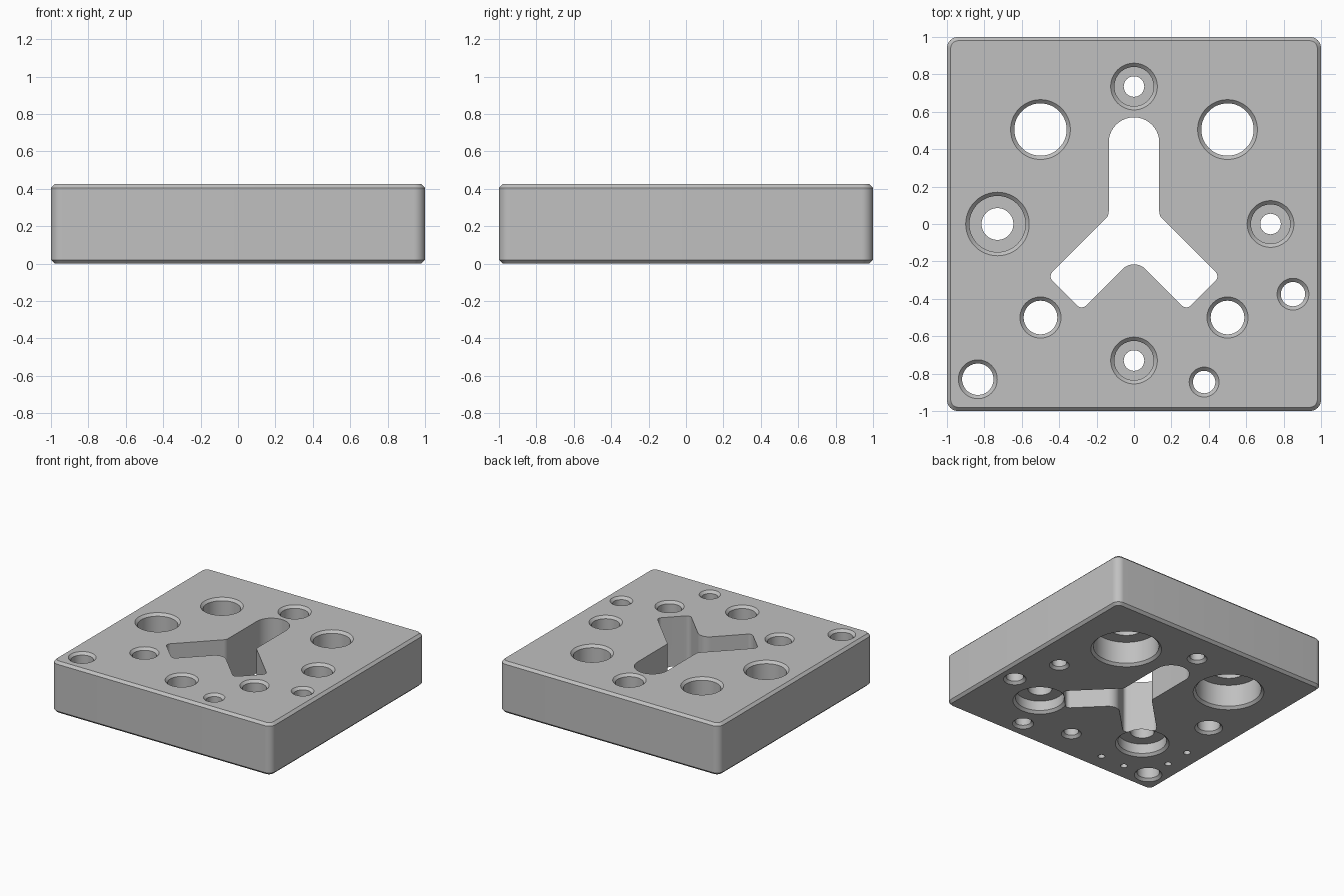
import bpy, bmesh, math
from mathutils import Vector

if "Cube" in bpy.data.objects:
    bpy.data.objects.remove(bpy.data.objects["Cube"], do_unlink=True)

H = 0.425      # plate thickness
C = 0.02       # chamfer size
OUT = 0.05     # how far cutters reach past the surfaces

grey = bpy.data.materials.new("machined_grey")
grey.use_nodes = True
colour = (0.53, 0.53, 0.53, 1)
grey.diffuse_color = colour
grey.node_tree.nodes["Principled BSDF"].inputs["Base Color"].default_value = colour


def finish(name, bm):
    bmesh.ops.recalc_face_normals(bm, faces=bm.faces)
    mesh = bpy.data.meshes.new(name)
    bm.to_mesh(mesh)
    bm.free()
    mesh.materials.append(grey)
    obj = bpy.data.objects.new(name, mesh)
    bpy.context.collection.objects.link(obj)
    return obj


def fillet(corners, steps=10):
    """Round each (x, y, radius) corner of a closed outline."""
    pts = []
    n = len(corners)
    for i, (x, y, r) in enumerate(corners):
        p = Vector((x, y))
        a = (Vector(corners[i - 1][:2]) - p).normalized()
        b = (Vector(corners[(i + 1) % n][:2]) - p).normalized()
        half = a.angle(b) / 2
        centre = p + (a + b).normalized() * (r / math.sin(half))
        start = p + a * (r / math.tan(half)) - centre
        end = p + b * (r / math.tan(half)) - centre
        sweep = math.pi - 2 * half
        for k in range(steps + 1):
            t = k / steps
            pts.append(centre + (start * math.sin((1 - t) * sweep)
                                 + end * math.sin(t * sweep)) / math.sin(sweep))
    return pts


def loft(name, rings):
    """Skin a closed solid through equal-sized rings of points."""
    bm = bmesh.new()
    rows = [[bm.verts.new(p) for p in ring] for ring in rings]
    n = len(rows[0])
    for low, high in zip(rows, rows[1:]):
        for i in range(n):
            j = (i + 1) % n
            bm.faces.new((low[i], low[j], high[j], high[i]))
    bm.faces.new(rows[0][::-1])
    bm.faces.new(rows[-1])
    return finish(name, bm)


def square(inset, z):
    s = 1 - inset
    r = 0.06 - inset
    return [(p.x, p.y, z) for p in fillet([(-s, -s, r), (s, -s, r), (s, s, r), (-s, s, r)])]


def revolve(name, x, y, profile, sides=48):
    angles = [math.tau * k / sides for k in range(sides)]
    return loft(name, [[(x + r * math.cos(a), y + r * math.sin(a), z) for a in angles]
                       for r, z in profile])


def cut(target, cutter):
    mod = target.modifiers.new("cut", "BOOLEAN")
    mod.operation = "DIFFERENCE"
    mod.solver = "EXACT"
    mod.object = cutter
    bpy.context.view_layer.objects.active = target
    bpy.ops.object.modifier_apply(modifier=mod.name)
    bpy.data.objects.remove(cutter, do_unlink=True)


def bore(x, y, r, top=None, top_floor=0.0, bottom=None, bottom_roof=0.0):
    """Through hole with chamfered rims and an optional counterbore at either end."""
    b, t = bottom or r, top or r
    profile = [(b + C, -OUT), (b + C, 0), (b, C)]
    if bottom:
        profile += [(b, bottom_roof), (r, bottom_roof)]
    if top:
        profile += [(r, top_floor), (t, top_floor)]
    profile += [(t, H - C), (t + C, H), (t + C, H + OUT)]
    cut(plate, revolve("bore_cutter", x, y, profile))


# Chamfered plate with rounded corners
plate = loft("plate", [square(C, 0), square(0, C), square(0, H - C), square(C, H)])

# Three-armed slot through the middle
right = [(0.135, 0.57, 0.134), (0.135, 0.045, 0.05), (0.46, -0.28, 0.035), (0.28, -0.46, 0.035)]
outline = right + [(0, -0.18, 0.085)] + [(-x, y, r) for x, y, r in reversed(right)]
slot = fillet(outline)
cut(plate, loft("slot_cutter", [[(p.x, p.y, z) for p in slot] for z in (-OUT, H + OUT)]))

# Paired holes with wide counterbores underneath
for side in (-1, 1):
    bore(side * 0.5, 0.505, 0.14, bottom=0.245, bottom_roof=0.2)
    bore(side * 0.5, -0.5, 0.09, bottom=0.182, bottom_roof=0.1)

# Bolt holes with counterbores on top
for x, y in ((0, 0.735), (0.73, 0), (0, -0.73)):
    bore(x, y, 0.055, top=0.105, top_floor=0.17)
bore(-0.73, 0, 0.085, top=0.15, top_floor=0.17)

# Plain through holes
for x, y, r in ((0.85, -0.375, 0.065), (0.375, -0.845, 0.06), (-0.835, -0.83, 0.084)):
    bore(x, y, r)

# Small blind holes underneath, mirrored across the diagonal
for a, b in ((-0.39, -0.845), (-0.61, -0.845)):
    for x, y in ((a, b), (b, a)):
        cut(plate, revolve("pin_cutter", x, y, [(0.026, -OUT), (0.026, 0.12)], 24))

# Smooth round walls, keep machined edges crisp
bpy.ops.object.select_all(action="DESELECT")
plate.select_set(True)
bpy.context.view_layer.objects.active = plate
bpy.ops.object.shade_smooth_by_angle(angle=math.radians(30))
